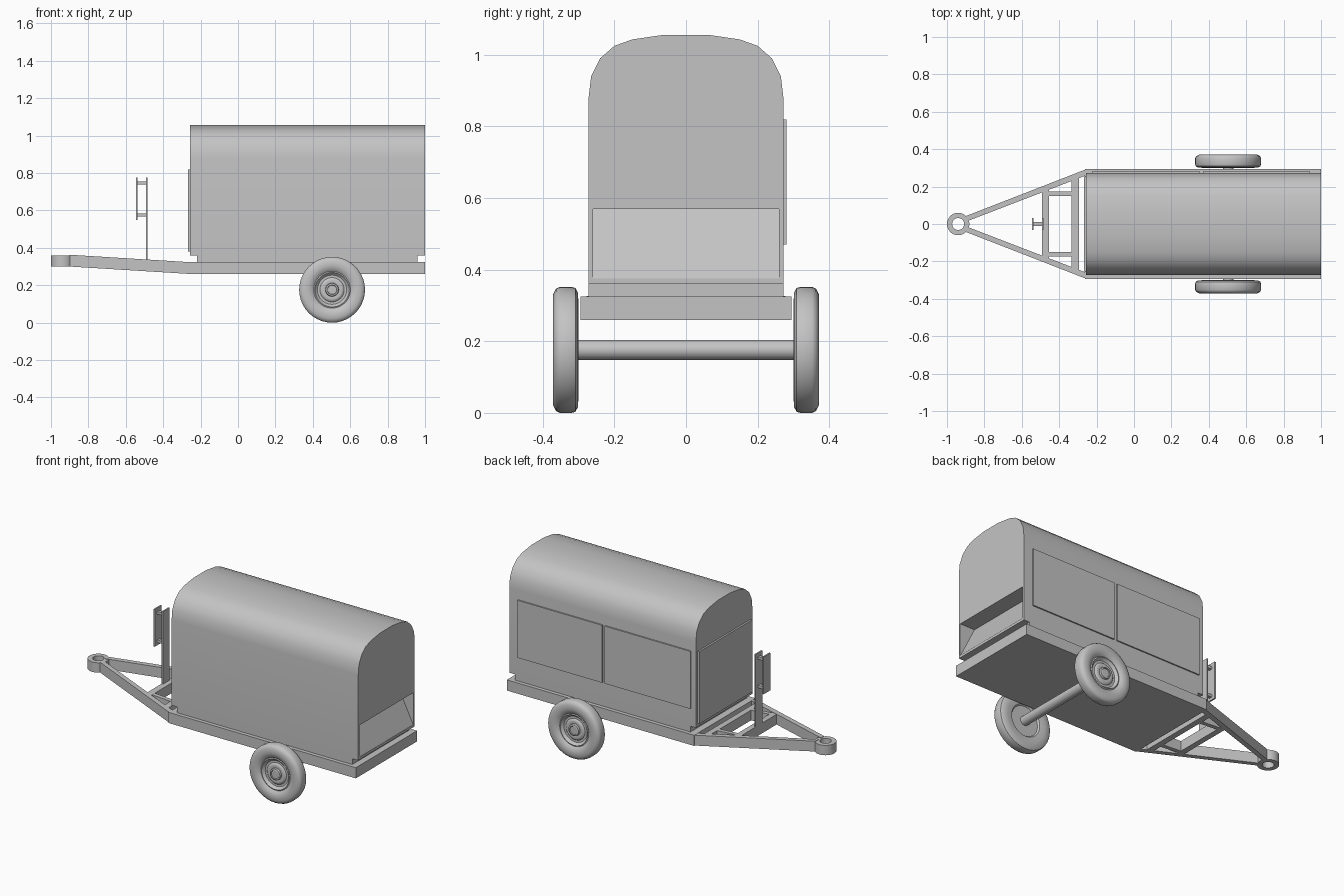
import bpy, bmesh, math
from mathutils import Matrix, Vector

cube = bpy.data.objects.get("Cube")
if cube:
    bpy.data.objects.remove(cube, do_unlink=True)

grey = bpy.data.materials.new("plain grey")
grey.use_nodes = True
grey.diffuse_color = (0.55, 0.55, 0.55, 1)
grey.node_tree.nodes["Principled BSDF"].inputs["Base Color"].default_value = grey.diffuse_color


def finish(name, bm, smooth=0):
    """Turn a bmesh into a named object, optionally smooth shaded."""
    bmesh.ops.recalc_face_normals(bm, faces=bm.faces[:])
    mesh = bpy.data.meshes.new(name)
    bm.to_mesh(mesh)
    bm.free()
    mesh.materials.append(grey)
    obj = bpy.data.objects.new(name, mesh)
    bpy.context.collection.objects.link(obj)
    if smooth:
        bpy.ops.object.select_all(action='DESELECT')
        obj.select_set(True)
        bpy.context.view_layer.objects.active = obj
        bpy.ops.object.shade_smooth_by_angle(angle=math.radians(smooth))
    return obj


def prism(name, points, offset, smooth=0):
    """Extrude a planar outline by an offset vector."""
    bm = bmesh.new()
    face = bm.faces.new([bm.verts.new(p) for p in points])
    new = bmesh.ops.extrude_face_region(bm, geom=[face])["geom"]
    bmesh.ops.translate(bm, vec=Vector(offset),
                        verts=[v for v in new if isinstance(v, bmesh.types.BMVert)])
    return finish(name, bm, smooth)


def box(name, x, y, z):
    outline = [(x[0], y[0], z[0]), (x[1], y[0], z[0]), (x[1], y[1], z[0]), (x[0], y[1], z[0])]
    return prism(name, outline, (0, 0, z[1] - z[0]))


def lathe(name, profile, axis, centre, steps, closed=False, smooth=40):
    """Spin (radius, along) pairs round the y or z axis."""
    bm = bmesh.new()
    place = (lambda r, a: (r, a, 0)) if axis == 'Y' else (lambda r, a: (r, 0, a))
    verts = [bm.verts.new(place(r, a)) for r, a in profile]
    edges = [bm.edges.new(pair) for pair in zip(verts, verts[1:])]
    if closed:
        edges.append(bm.edges.new((verts[-1], verts[0])))
    direction = (0, 1, 0) if axis == 'Y' else (0, 0, 1)
    bmesh.ops.spin(bm, geom=verts + edges, cent=(0, 0, 0), axis=direction,
                   angle=math.tau, steps=steps, use_merge=True)
    bmesh.ops.remove_doubles(bm, verts=bm.verts[:], dist=0.0002)
    bmesh.ops.transform(bm, matrix=Matrix.Translation(centre), verts=bm.verts[:])
    return finish(name, bm, smooth)


# Chassis slab and the plinth under the body
box("chassis", (-0.262, 1.0), (-0.295, 0.295), (0.26, 0.325))
box("body_plinth", (-0.22, 0.96), (-0.272, 0.272), (0.32, 0.362))

# Body shell with a rounded roof
half = [(0.272, 0.36), (0.272, 0.88), (0.265, 0.94), (0.24, 0.99),
        (0.2, 1.025), (0.15, 1.043), (0.06, 1.056)]
outline = [(-0.257, y, z) for y, z in half] + [(-0.257, -y, z) for y, z in reversed(half)]
body = prism("body_shell", outline, (1.257, 0, 0))

# Sloping recess in the end wall
cutter = prism("recess_cutter", [(0.998, -0.26, 0.375), (1.05, -0.26, 0.375),
                                 (1.05, -0.26, 0.57), (0.9, -0.26, 0.57)], (0, 0.52, 0))
cutter.hide_render = True
cut = body.modifiers.new("recess", 'BOOLEAN')
cut.operation = 'DIFFERENCE'
cut.solver = 'EXACT'
cut.object = cutter
bpy.ops.object.select_all(action='DESELECT')
body.select_set(True)
bpy.context.view_layer.objects.active = body
bpy.ops.object.modifier_apply(modifier=cut.name)
bpy.data.objects.remove(cutter, do_unlink=True)
bpy.ops.object.shade_smooth_by_angle(angle=math.radians(30))

# Side doors and end door
for name, x in (("side_door_a", (-0.225, 0.352)), ("side_door_b", (0.37, 0.94))):
    box(name, x, (0.27, 0.28), (0.47, 0.82))
box("end_door", (-0.268, -0.255), (-0.255, 0.255), (0.38, 0.82))


# Drawbar: two rising arms, cross members and short rails
def rise(x):
    return 0.26 + 0.04 * max(0, min(1, (-0.25 - x) / 0.65))


for side, label in ((1, "left"), (-1, "right")):
    plan = [(-0.25, 0.295), (-0.9, 0.042), (-0.9, 0.012), (-0.25, 0.262)]
    prism("drawbar_arm_" + label, [(x, side * y, rise(x)) for x, y in plan], (0, 0, 0.063))
    plan = [(-0.46, 0.15), (-0.33, 0.15), (-0.33, 0.175), (-0.46, 0.175)]
    prism("drawbar_rail_" + label, [(x, side * y, rise(x)) for x, y in plan], (0, 0, 0.062))

for name, x0, x1, w in (("rear_cross_member", -0.333, -0.295, 0.25),
                        ("front_cross_member", -0.492, -0.455, 0.19)):
    plan = [(x0, -w), (x1, -w), (x1, w), (x0, w)]
    prism(name, [(x, y, rise(x)) for x, y in plan], (0, 0, 0.062))

lathe("tow_ring", [(0.032, 0.3), (0.06, 0.3), (0.06, 0.36), (0.032, 0.36)],
      'Z', (-0.94, 0, 0), 32, closed=True)

# Stand on the drawbar: post, plate and two spacers
box("stand_post", (-0.492, -0.483), (-0.033, 0.033), (0.32, 0.777))
box("stand_plate", (-0.546, -0.537), (-0.033, 0.033), (0.55, 0.777))
for i, z in enumerate((0.575, 0.748)):
    box("stand_spacer_%d" % (i + 1), (-0.54, -0.488), (-0.01, 0.01), (z - 0.008, z + 0.008))

# Axle and wheels
lathe("axle", [(0, -0.33), (0.028, -0.33), (0.028, 0.33), (0, 0.33)], 'Y', (0.503, 0, 0.176), 24)
tyre = [(0.098, 0.305), (0.13, 0.3), (0.16, 0.302), (0.173, 0.309), (0.176, 0.32),
        (0.176, 0.352), (0.171, 0.363), (0.155, 0.371), (0.13, 0.372), (0.11, 0.367), (0.098, 0.357)]
rim = [(0.098, 0.357), (0.092, 0.36), (0.086, 0.352), (0.078, 0.345), (0.065, 0.345),
       (0.058, 0.352), (0.05, 0.354), (0.036, 0.352), (0.034, 0.364), (0.026, 0.366),
       (0.024, 0.362), (0, 0.362)]
inner = [(0, 0.315), (0.09, 0.315), (0.098, 0.305)]
for side, label in ((1, "left"), (-1, "right")):
    lathe("wheel_" + label, [(r, side * a) for r, a in inner + tyre[1:] + rim[1:]],
          'Y', (0.503, 0, 0.176), 40)
